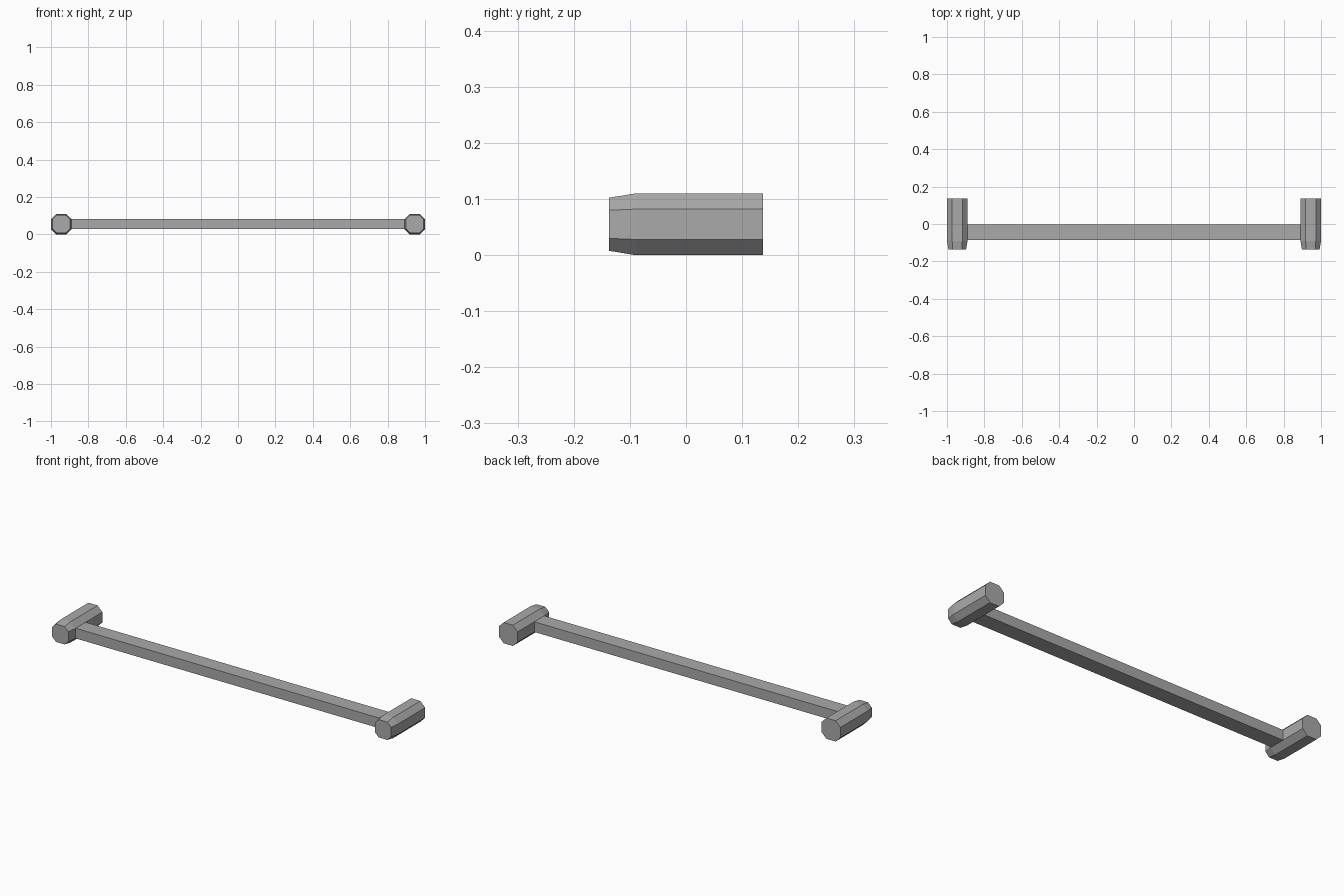
import bpy, bmesh

cube = bpy.data.objects.get("Cube")
if cube:
    bpy.data.objects.remove(cube, do_unlink=True)

grey = bpy.data.materials.new("plain grey")
grey.use_nodes = True
colour = (0.4, 0.4, 0.4, 1)
grey.diffuse_color = colour
grey.node_tree.nodes["Principled BSDF"].inputs["Base Color"].default_value = colour

HALF = 0.055     # half width of a grip
FLAT = 0.027     # half width of each flat side
GRIP_X = 1 - HALF


def octagon(x, y, scale):
    """Eight points of a chamfered square facing along y."""
    a, b = HALF * scale, FLAT * (0.5 + scale / 2)
    points = [(a, -b), (a, b), (b, a), (-b, a), (-a, b), (-a, -b), (-b, -a), (b, -a)]
    return [(x + px, y, HALF + pz) for px, pz in points]


def loft(name, rings):
    """Join successive rings of points and cap both ends."""
    bm = bmesh.new()
    loops = [[bm.verts.new(p) for p in ring] for ring in rings]
    for first, second in zip(loops, loops[1:]):
        n = len(first)
        for i in range(n):
            j = (i + 1) % n
            bm.faces.new((first[i], first[j], second[j], second[i]))
    bm.faces.new(loops[0])
    bm.faces.new(loops[-1])
    bmesh.ops.recalc_face_normals(bm, faces=bm.faces)
    mesh = bpy.data.meshes.new(name)
    bm.to_mesh(mesh)
    bm.free()
    mesh.materials.append(grey)
    obj = bpy.data.objects.new(name, mesh)
    bpy.context.collection.objects.link(obj)
    return obj


# Octagonal end pieces, tapering at the front
for side, name in ((1, "left_end_piece"), (-1, "right_end_piece")):
    x = side * GRIP_X
    loft(name, [octagon(x, -0.137, 0.86), octagon(x, -0.09, 1), octagon(x, 0.137, 1)])

# Long rectangular crossbar between the inner faces
y0, y1 = -0.086, -0.003
z0, z1 = HALF - FLAT, HALF + FLAT
inner = GRIP_X - HALF
loft("crossbar", [[(x, y0, z0), (x, y1, z0), (x, y1, z1), (x, y0, z1)]
                  for x in (-inner, inner)])
